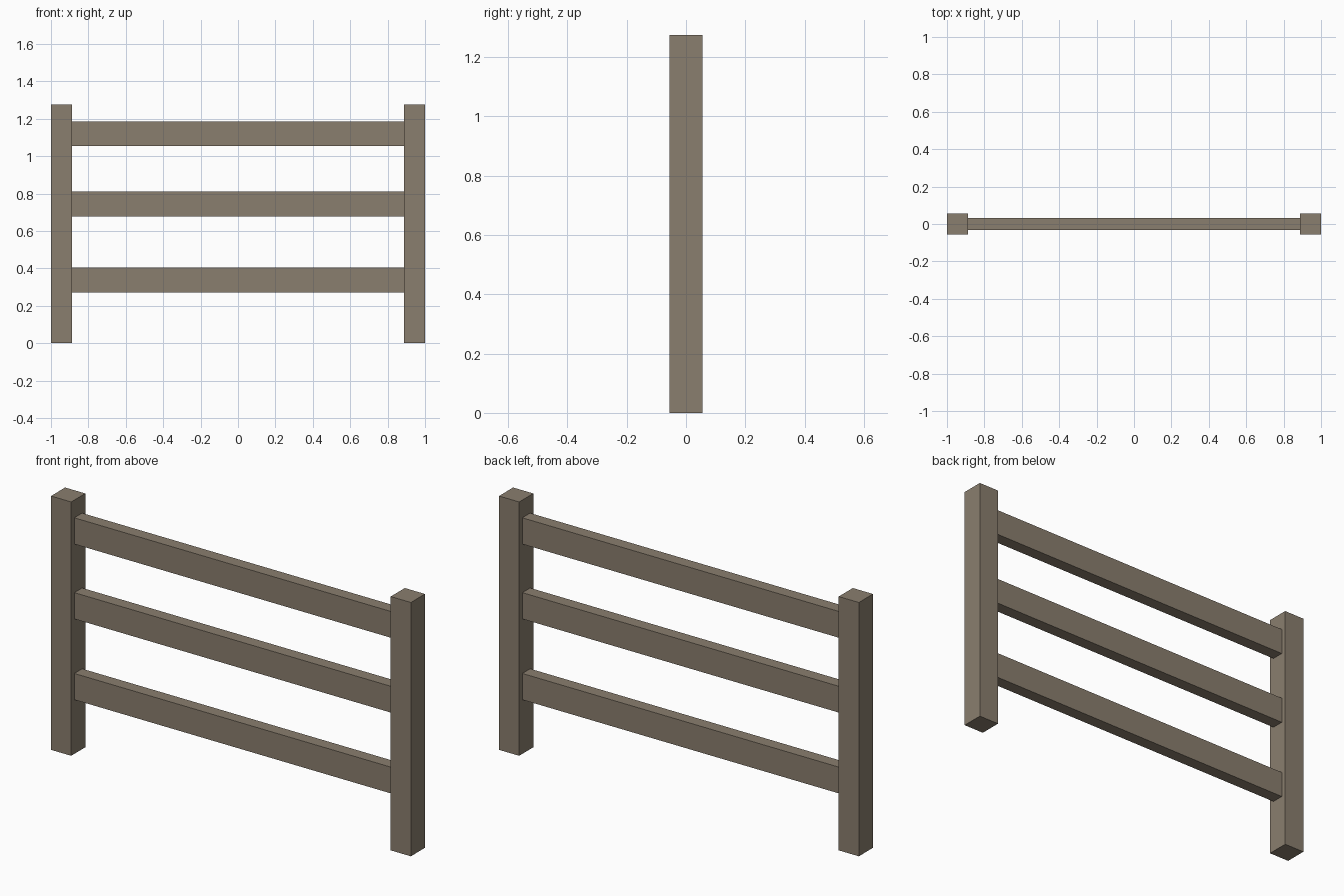
import bpy

if "Cube" in bpy.data.objects:
    bpy.data.objects.remove(bpy.data.objects["Cube"])

wood = bpy.data.materials.new("weathered wood")
wood.diffuse_color = (0.254, 0.209, 0.156, 1.0)
wood.use_nodes = True
wood.node_tree.nodes["Principled BSDF"].inputs["Base Color"].default_value = wood.diffuse_color

POST, HEIGHT = 0.112, 1.275
RAIL_T, RAIL_H = 0.062, 0.132


def box(name, center, size):
    bpy.ops.mesh.primitive_cube_add(size=1, location=center)
    ob = bpy.context.object
    ob.name = name
    ob.scale = size
    bpy.ops.object.transform_apply(location=False, rotation=False, scale=True)
    ob.data.materials.append(wood)
    return ob


# Two square end posts
for side, label in ((-1, "left"), (1, "right")):
    box(f"{label}_post", (side * (1 - POST / 2), 0, HEIGHT / 2), (POST, POST, HEIGHT))

# Three rails butting against the inner post faces
for label, z in (("bottom", 0.338), ("middle", 0.744), ("top", 1.12)):
    box(f"{label}_rail", (0, 0, z), (2 - 2 * POST, RAIL_T, RAIL_H))
